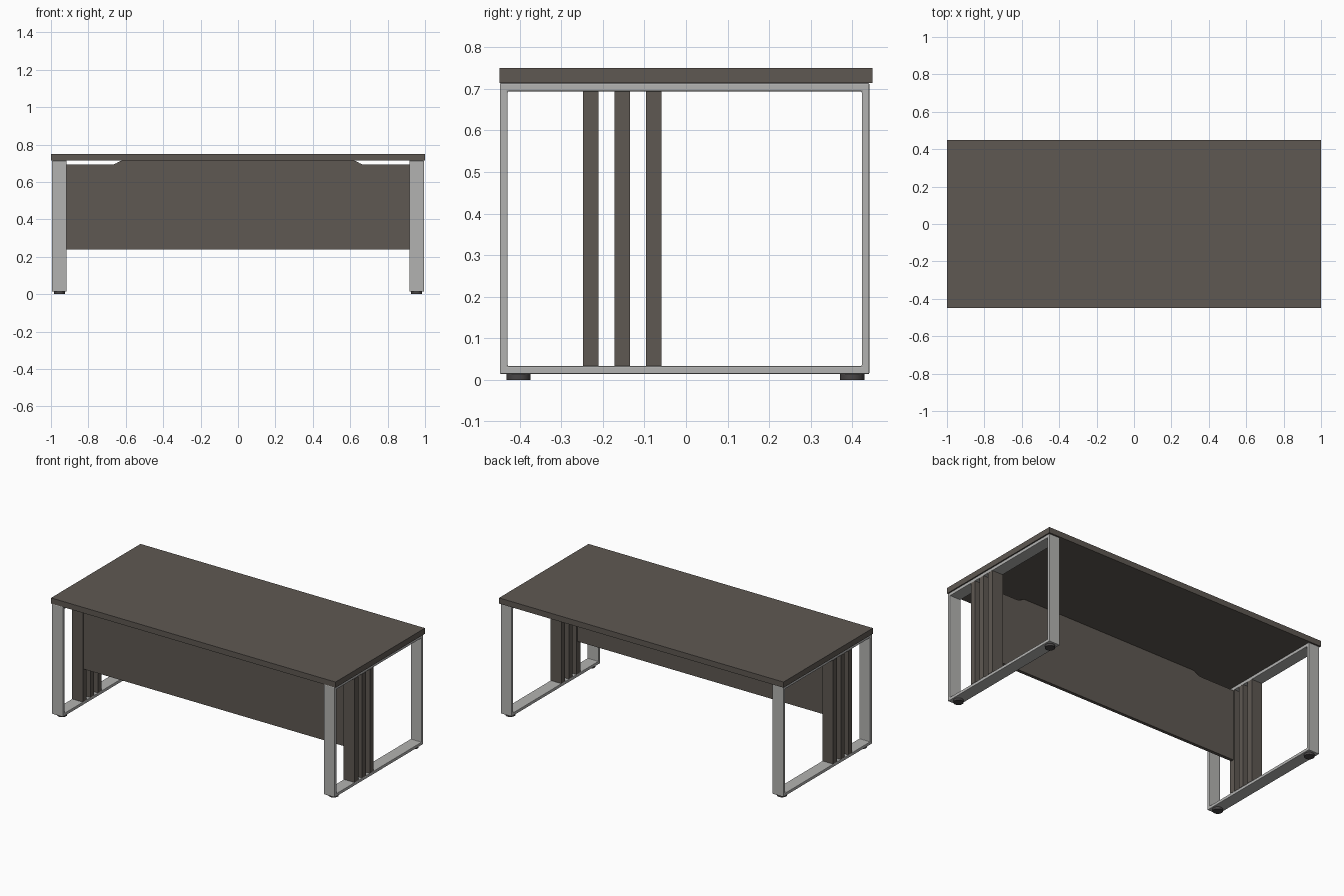
import bpy, bmesh, math

if "Cube" in bpy.data.objects:
    bpy.data.objects.remove(bpy.data.objects["Cube"], do_unlink=True)


def material(name, r, g, b):
    m = bpy.data.materials.new(name)
    m.use_nodes = True
    m.diffuse_color = (r, g, b, 1)
    m.node_tree.nodes["Principled BSDF"].inputs["Base Color"].default_value = (r, g, b, 1)
    return m


wood = material("dark taupe board", 0.113, 0.098, 0.085)
metal = material("light grey metal", 0.45, 0.45, 0.44)
rubber = material("charcoal rubber", 0.065, 0.06, 0.06)


def finish(name, bm, mat, bevel=0.0):
    bmesh.ops.recalc_face_normals(bm, faces=bm.faces[:])
    mesh = bpy.data.meshes.new(name)
    bm.to_mesh(mesh)
    bm.free()
    mesh.materials.append(mat)
    ob = bpy.data.objects.new(name, mesh)
    bpy.context.collection.objects.link(ob)
    if bevel:
        mod = ob.modifiers.new("soft edges", "BEVEL")
        mod.width = bevel
        mod.segments = 2
    return ob


def extrude(bm, faces, vec):
    ext = bmesh.ops.extrude_face_region(bm, geom=faces)["geom"]
    bmesh.ops.translate(bm, vec=vec, verts=[g for g in ext if isinstance(g, bmesh.types.BMVert)])


def box(name, x, y, z, mat, bevel=0.0):
    bm = bmesh.new()
    corners = [(x[0], y[0]), (x[1], y[0]), (x[1], y[1]), (x[0], y[1])]
    face = bm.faces.new([bm.verts.new((a, b, z[0])) for a, b in corners])
    extrude(bm, [face], (0, 0, z[1] - z[0]))
    return finish(name, bm, mat, bevel)


def rect(y0, y1, z0, z1):
    return [(y0, z0), (y1, z0), (y1, z1), (y0, z1)]


# Desk top
box("desk_top", (-1, 1), (-0.449, 0.449), (0.714, 0.75), wood)

INNER, OUTER = 0.917, 0.994

# Modesty panel with a shallow curved drop at each upper corner
half = [(INNER, 0.24), (INNER, 0.692), (0.685, 0.692), (0.665, 0.694),
        (0.65, 0.7), (0.637, 0.708), (0.62, 0.714)]
outline = half + [(-x, z) for x, z in reversed(half)]
bm = bmesh.new()
panel = bm.faces.new([bm.verts.new((x, -0.24, z)) for x, z in outline])
extrude(bm, [panel], (0, 0.02, 0))
finish("modesty_panel", bm, wood)

for side, sign in (("left", 1), ("right", -1)):
    # Closed rectangular leg frame
    bm = bmesh.new()
    out, inn = [[bm.verts.new((sign * INNER, y, z)) for y, z in loop] for loop in
                (rect(-0.448, 0.441, 0.014, 0.714), rect(-0.429, 0.423, 0.033, 0.694))]
    ring = [bm.faces.new((out[i], out[(i + 1) % 4], inn[(i + 1) % 4], inn[i])) for i in range(4)]
    extrude(bm, ring, (sign * (OUTER - INNER), 0, 0))
    finish(side + "_leg_frame", bm, metal, 0.003)

    # Upright slats inside the frame
    for i in range(3):
        y = -0.248 + i * 0.076
        xs = sorted((sign * INNER, sign * OUTER))
        box(f"{side}_slat_{i + 1}", xs, (y, y + 0.037), (0.033, 0.694), wood)

    # Round levelling feet
    for end, y in (("front", -0.403), ("back", 0.4)):
        bm = bmesh.new()
        bmesh.ops.create_cone(bm, cap_ends=True, segments=32, radius1=0.029, radius2=0.029, depth=0.014)
        bmesh.ops.translate(bm, vec=(sign * 0.955, y, 0.007), verts=bm.verts[:])
        foot = finish(f"{side}_{end}_foot", bm, rubber)
        bpy.ops.object.select_all(action="DESELECT")
        foot.select_set(True)
        bpy.context.view_layer.objects.active = foot
        bpy.ops.object.shade_smooth_by_angle(angle=math.radians(40))
